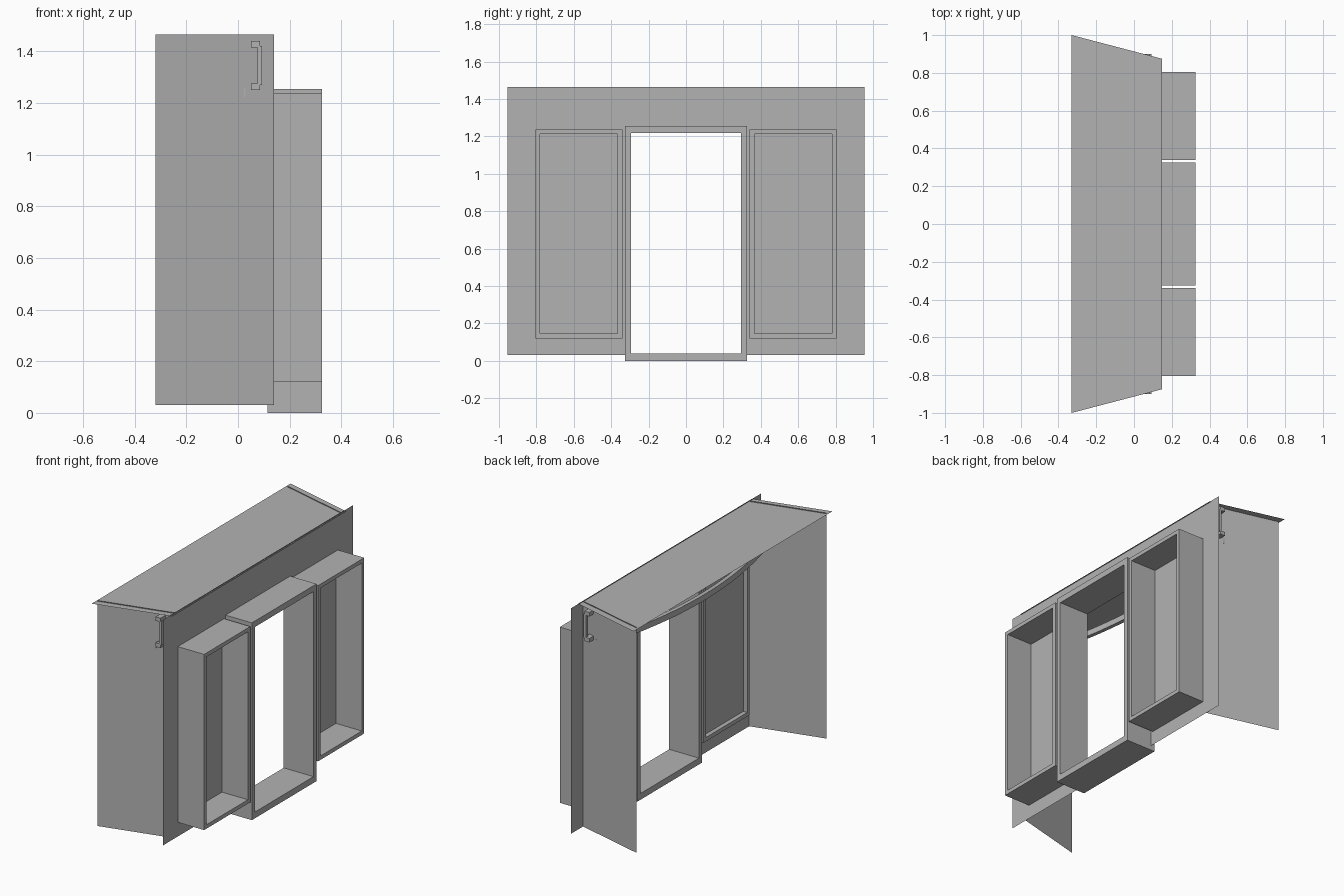
import bpy, bmesh

cube = bpy.data.objects.get("Cube")
if cube:
    bpy.data.objects.remove(cube, do_unlink=True)

grey = bpy.data.materials.new("plain grey")
grey.use_nodes = True
grey.diffuse_color = (0.45, 0.45, 0.45, 1)
grey.node_tree.nodes["Principled BSDF"].inputs["Base Color"].default_value = grey.diffuse_color

WALL_X, TOP, FLOOR = 0.14, 1.465, 0.03


def finish(name, bm):
    bmesh.ops.remove_doubles(bm, verts=bm.verts, dist=0.0001)
    mesh = bpy.data.meshes.new(name)
    bm.to_mesh(mesh)
    bm.free()
    mesh.materials.append(grey)
    ob = bpy.data.objects.new(name, mesh)
    bpy.context.collection.objects.link(ob)
    return ob


def quad(bm, *points):
    return bm.faces.new([bm.verts.new(p) for p in points])


def sheet(name, *points):
    bm = bmesh.new()
    quad(bm, *points)
    return finish(name, bm)


def box(bm, x, y, z):
    size = [b - a for a, b in (x, y, z)]
    mid = [(a + b) / 2 for a, b in (x, y, z)]
    for v in bmesh.ops.create_cube(bm, size=1)["verts"]:
        v.co = [c * s + m for c, s, m in zip(v.co, size, mid)]


def frame(name, x, outer, inner):
    """Rectangular tube along x; outer and inner are (y0, y1, z0, z1)."""
    def corners(r):
        return [(r[0], r[2]), (r[1], r[2]), (r[1], r[3]), (r[0], r[3])]
    bm = bmesh.new()
    o, n = corners(outer), corners(inner)
    for i in range(4):
        j = (i + 1) % 4
        loop = [(x[0], o), (x[1], o), (x[1], n), (x[0], n)]
        for k in range(4):
            (xa, ra), (xb, rb) = loop[k], loop[(k + 1) % 4]
            quad(bm, (xa, *ra[i]), (xa, *ra[j]), (xb, *rb[j]), (xb, *rb[i]))
    bmesh.ops.remove_doubles(bm, verts=bm.verts, dist=0.0001)
    bmesh.ops.recalc_face_normals(bm, faces=bm.faces)
    return finish(name, bm)


# Front wall with a doorway and two window holes
bm = bmesh.new()
ys = [-0.955, -0.79, -0.355, -0.31, 0.31, 0.355, 0.79, 0.955]
zs = [FLOOR, 0.135, 1.225, TOP]
for i in range(len(ys) - 1):
    for k in range(len(zs) - 1):
        hole = (i == 3 and k < 2) or (i in (1, 5) and k == 1)
        if not hole:
            quad(bm, (WALL_X, ys[i], zs[k]), (WALL_X, ys[i + 1], zs[k]),
                 (WALL_X, ys[i + 1], zs[k + 1]), (WALL_X, ys[i], zs[k + 1]))
finish("front_wall", bm)

# Roof sheet
sheet("roof", (-0.33, -1, 1.46), (0.148, -0.875, 1.46),
      (0.148, 0.875, 1.46), (-0.33, 1, 1.46))

# Central open bay
frame("centre_bay", (0.115, 0.325), (-0.325, 0.325, 0, 1.255),
      (-0.295, 0.295, 0.04, 1.217))

for s, side in ((-1, "right"), (1, "left")):
    # Splayed side wall
    pts = [(WALL_X, s * 0.835, FLOOR), (-0.32, s * 0.953, FLOOR),
           (-0.32, s * 0.953, TOP), (WALL_X, s * 0.835, TOP)]
    sheet(side + "_side_wall", *(pts if s > 0 else pts[::-1]))

    # Window bay and pane
    y0, y1 = sorted((s * 0.34, s * 0.805))
    frame(side + "_window_bay", (0.115, 0.325), (y0, y1, 0.12, 1.238),
          (y0 + 0.025, y1 - 0.025, 0.145, 1.213))
    sheet(side + "_window_pane", (0.143, y0 + 0.02, 0.14), (0.143, y1 - 0.02, 0.14),
          (0.143, y1 - 0.02, 1.22), (0.143, y0 + 0.02, 1.22))

    # Bracket handle: two stubs and a grip
    bm = bmesh.new()
    for z in (1.25, 1.415):
        box(bm, (0.05, 0.085), sorted((s * 0.845, s * 0.9)), (z, z + 0.025))
    box(bm, (0.075, 0.093), sorted((s * 0.88, s * 0.9)), (1.27, 1.42))
    finish(side + "_handle", bm)

# Bowed rail from side wall to side wall
bm = bmesh.new()
steps = 24
rings = []
for i in range(steps + 1):
    y = -0.865 + 1.73 * i / steps
    x = -0.13 + 0.18 * y * y
    rings.append([bm.verts.new(p) for p in
                  ((x, y, 1.222), (x + 0.025, y, 1.222), (x + 0.025, y, 1.26), (x, y, 1.26))])
for a, b in zip(rings, rings[1:]):
    for k in range(4):
        bm.faces.new((a[k], a[(k + 1) % 4], b[(k + 1) % 4], b[k]))
bm.faces.new(rings[0][::-1])
bm.faces.new(rings[-1])
bmesh.ops.recalc_face_normals(bm, faces=bm.faces)
finish("bowed_rail", bm)
